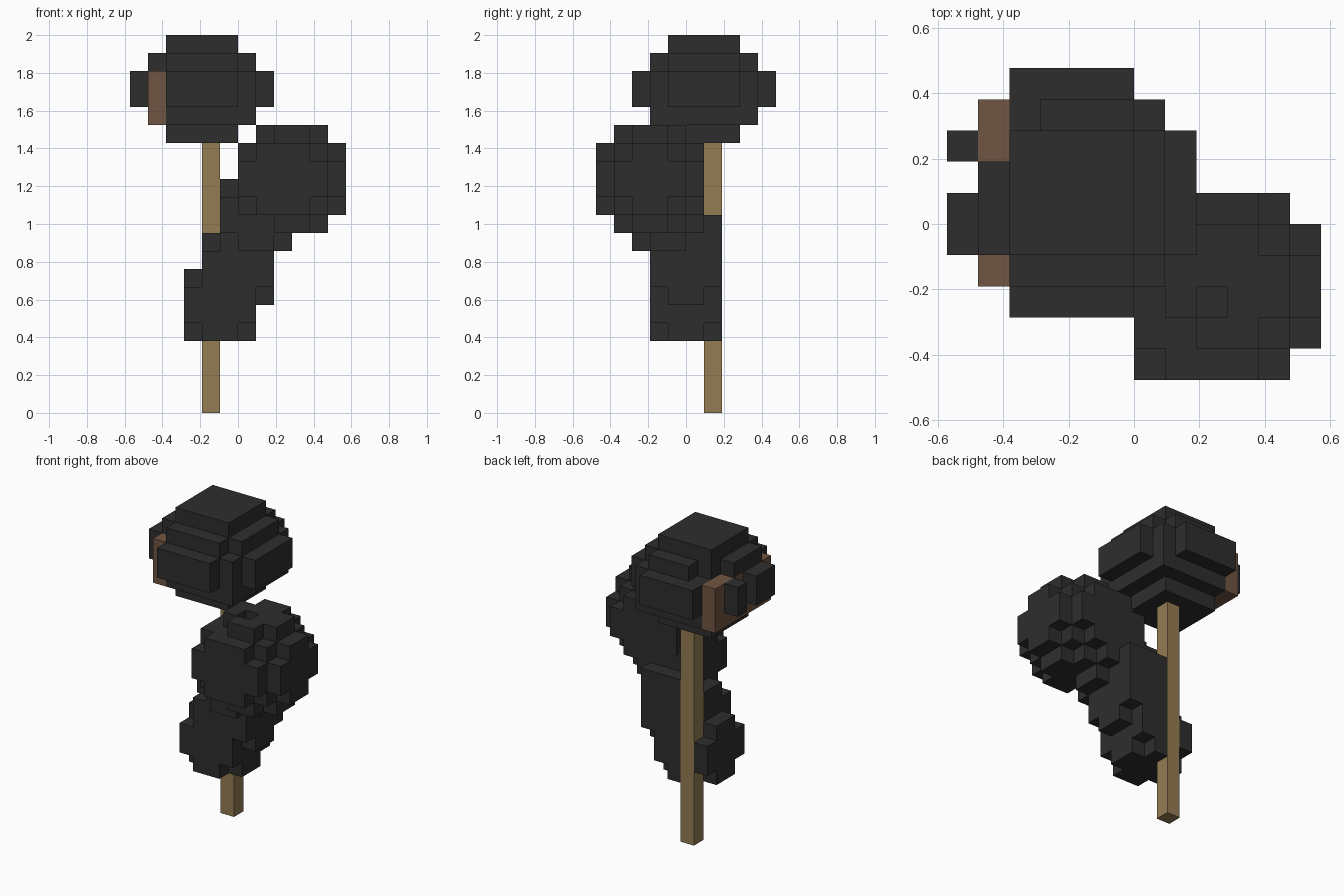
import bpy, bmesh
from itertools import product

cube = bpy.data.objects.get("Cube")
if cube:
    bpy.data.objects.remove(cube, do_unlink=True)

V = 2 / 21  # edge length of one block


def material(name, rgb):
    m = bpy.data.materials.new(name)
    m.use_nodes = True
    m.diffuse_color = (*rgb, 1)
    bsdf = next(n for n in m.node_tree.nodes if n.type == 'BSDF_PRINCIPLED')
    bsdf.inputs["Base Color"].default_value = (*rgb, 1)
    bsdf.inputs["Roughness"].default_value = 0.9
    return m


charcoal = material("charcoal", (0.027, 0.027, 0.027))
tan = material("tan_wood", (0.296, 0.202, 0.084))
brown = material("brown", (0.162, 0.089, 0.054))


def box(x0, x1, y0, y1, z0, z1):
    """Set of block cells filling a box."""
    return set(product(range(x0, x1), range(y0, y1), range(z0, z1)))


def plus(x0, x1, y0, y1, z0, z1):
    """Box with its four upright corner columns removed."""
    return box(x0 + 1, x1 - 1, y0, y1, z0, z1) | box(x0, x1, y0 + 1, y1 - 1, z0, z1)


def small_ball(x, y, z):
    """Four-block cube with its eight corner cells removed."""
    return (box(x, x + 4, y, y + 4, z + 1, z + 3) | plus(x, x + 4, y, y + 4, z, z + 4))


def build(name, cells, mat):
    """Make the outer skin of a set of cells as one mesh."""
    bm = bmesh.new()
    verts = {}

    def vert(p):
        if p not in verts:
            verts[p] = bm.verts.new([c * V for c in p])
        return verts[p]

    for cell in sorted(cells):
        for axis, side in product(range(3), (0, 1)):
            near = list(cell)
            near[axis] += 2 * side - 1
            if tuple(near) in cells:
                continue
            u, w = (axis + 1) % 3, (axis + 2) % 3
            corners = []
            for du, dw in ((0, 0), (1, 0), (1, 1), (0, 1)):
                p = list(cell)
                p[axis] += side
                p[u] += du
                p[w] += dw
                corners.append(vert(tuple(p)))
            bm.faces.new(corners if side else corners[::-1])
    # merge flat neighbouring faces
    bmesh.ops.dissolve_limit(bm, angle_limit=0.01, verts=bm.verts[:], edges=bm.edges[:])
    me = bpy.data.meshes.new(name)
    bm.to_mesh(me)
    bm.free()
    me.materials.append(mat)
    ob = bpy.data.objects.new(name, me)
    bpy.context.collection.objects.link(ob)


# Pole
pole = box(-2, -1, 1, 2, 0, 15)

# Brown wall exposed on one side of the upper cluster
wall = box(-5, -4, -2, 4, 16, 19)

# Upper cluster: stacked layers of a rounded ball
upper = box(-4, 0, -1, 3, 15, 16)
upper |= box(-5, 1, -2, 4, 16, 19)
upper |= box(-6, 2, -1, 3, 17, 19) | box(-4, 0, -3, 5, 17, 19)
upper |= plus(-5, 1, -2, 4, 19, 20)
upper |= box(-5, 1, -1, 3, 19, 20) | box(-4, 0, -2, 4, 19, 20)
upper |= box(-4, 0, -1, 3, 20, 21)
upper -= box(-6, -5, 1, 2, 17, 19)
upper -= {(-5, 2, 19), (-4, 3, 19), (-5, -2, 19), (-5, 3, 19), (0, -2, 19), (0, 3, 19)}
upper -= wall

# Middle cluster
middle = plus(1, 5, -4, 0, 10, 11) | plus(1, 5, -4, 0, 15, 16)
middle |= box(0, 5, -4, 0, 11, 15)
middle |= box(1, 4, -5, 1, 11, 15) | box(0, 6, -3, -1, 11, 15)
middle |= box(0, 5, -5, 1, 12, 14) | box(0, 6, -4, 0, 12, 14)
middle -= {(2, -3, 15)}

# Lower cluster: a leaning chain of small balls
lower = small_ball(-3, -2, 4) | small_ball(-2, -2, 6) | small_ball(-1, -3, 9)
lower |= box(-1, 2, 1, 2, 8, 11)
lower -= pole | middle

build("pole", pole, tan)
build("inner_wall", wall, brown)
build("upper_cluster", upper, charcoal)
build("middle_cluster", middle, charcoal)
build("lower_cluster", lower, charcoal)
